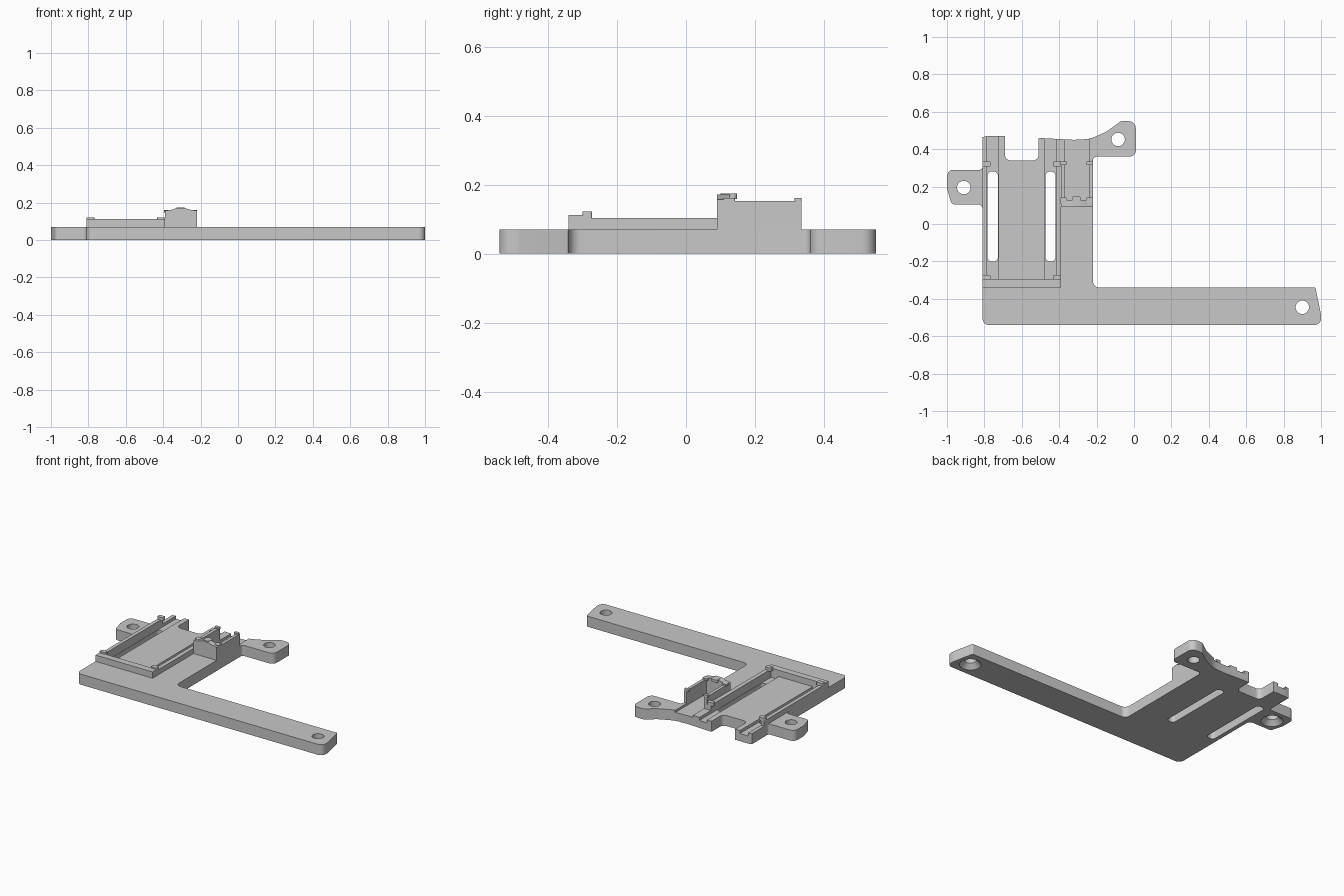
import bpy, bmesh, math
from mathutils import Vector

cube = bpy.data.objects.get("Cube")
if cube:
    bpy.data.objects.remove(cube, do_unlink=True)

grey = bpy.data.materials.new("light grey plastic")
grey.use_nodes = True
GREY = (0.58, 0.58, 0.58, 1)
grey.diffuse_color = GREY
grey.node_tree.nodes["Principled BSDF"].inputs["Base Color"].default_value = GREY


def finish(name, bm):
    bmesh.ops.recalc_face_normals(bm, faces=bm.faces)
    mesh = bpy.data.meshes.new(name)
    bm.to_mesh(mesh)
    bm.free()
    mesh.materials.append(grey)
    ob = bpy.data.objects.new(name, mesh)
    bpy.context.collection.objects.link(ob)
    return ob


def fillet(corners, steps=8):
    """Turn (x, y, radius) corners into a rounded outline."""
    out = []
    n = len(corners)
    for i, (x, y, r) in enumerate(corners):
        p = Vector((x, y))
        if r == 0:
            out.append(p)
            continue
        a = (Vector(corners[i - 1][:2]) - p).normalized()
        b = (Vector(corners[(i + 1) % n][:2]) - p).normalized()
        half = a.angle(b) / 2
        centre = p + (a + b).normalized() * (r / math.sin(half))
        start = (p + a * (r / math.tan(half)) - centre).normalized()
        end = (p + b * (r / math.tan(half)) - centre).normalized()
        out += [centre + start.slerp(end, k / steps).normalized() * r for k in range(steps + 1)]
    return out


def prism(name, outline, low, high, axis="z"):
    """Extrude an outline along z, or an x-z outline along y."""
    def place(p, d):
        return (p[0], p[1], d) if axis == "z" else (p[0], d, p[1])
    bm = bmesh.new()
    face = bm.faces.new([bm.verts.new(place(p, low)) for p in outline])
    ext = bmesh.ops.extrude_face_region(bm, geom=[face], use_keep_orig=True)
    verts = [g for g in ext["geom"] if isinstance(g, bmesh.types.BMVert)]
    bmesh.ops.translate(bm, verts=verts, vec=Vector(place((0, 0), high - low)))
    return finish(name, bm)


def box(name, x0, x1, y0, y1, z0, z1, r=0):
    return prism(name, fillet([(x0, y0, r), (x1, y0, r), (x1, y1, r), (x0, y1, r)]), z0, z1)


def cone(name, x, y, r0, r1, z0, z1):
    bm = bmesh.new()
    bmesh.ops.create_cone(bm, cap_ends=True, segments=32, radius1=r0, radius2=r1, depth=z1 - z0)
    bmesh.ops.translate(bm, verts=bm.verts, vec=(x, y, (z0 + z1) / 2))
    return finish(name, bm)


def cut(target, cutters):
    for c in cutters:
        c.hide_render = True
        mod = target.modifiers.new("cut", "BOOLEAN")
        mod.operation, mod.solver, mod.object = "DIFFERENCE", "EXACT", c
    bpy.context.view_layer.update()
    mesh = bpy.data.meshes.new_from_object(
        target.evaluated_get(bpy.context.evaluated_depsgraph_get()))
    target.modifiers.clear()
    target.data = mesh
    for c in cutters:
        bpy.data.objects.remove(c, do_unlink=True)


TOP = 0.07

# Base plate: foot arm, upright deck, rear ear and side ear
plate = prism("base_plate", fillet([
    (-0.81, -0.54, 0.035), (1.0, -0.54, 0.035), (1.0, -0.485, 0.03), (0.97, -0.34, 0.008),
    (-0.22, -0.34, 0.035), (-0.22, 0.36, 0.02), (0.01, 0.36, 0.035), (0.01, 0.55, 0.04),
    (-0.07, 0.55, 0.025), (-0.145, 0.495, 0.1), (-0.235, 0.455, 0.15), (-0.32, 0.45, 0),
    (-0.51, 0.46, 0.005), (-0.51, 0.34, 0.03), (-0.69, 0.34, 0.03), (-0.69, 0.47, 0),
    (-0.785, 0.47, 0), (-0.81, 0.465, 0), (-0.81, 0.29, 0.015), (-1.0, 0.29, 0.035),
    (-1.0, 0.19, 0.03), (-0.975, 0.105, 0.02), (-0.81, 0.105, 0.025)]), 0, TOP)

# Board grooves, through slots, cable bay and screw holes
cutters = []
for x0, x1 in ((-0.785, -0.725), (-0.475, -0.418)):
    cutters.append(box("groove_cutter", x0, x1, -0.295, 0.6, 0.05, 0.2))
    cutters.append(box("slot_cutter", x0 + 0.002, x1 - 0.002, -0.2, 0.28, -0.1, 0.1, 0.022))
cutters.append(box("bay_cutter", -0.368, -0.24, 0.125, 0.6, 0.055, 0.2))
for x, y, sunk in ((-0.91, 0.195, True), (0.9, -0.445, True), (-0.085, 0.452, False)):
    cutters.append(cone("hole_cutter", x, y, 0.036, 0.036, -0.1, 0.2))
    if sunk:
        cutters.append(cone("countersink_cutter", x, y, 0.075, 0.036, -0.01, 0.03))
cut(plate, cutters)

# Tray walls around the board
box("tray_front_wall", -0.81, -0.39, -0.34, -0.295, TOP, 0.112)
for side, x0, x1 in (("right", -0.81, -0.785), ("left", -0.418, -0.39)):
    box(side + "_tray_rail", x0, x1, -0.295, 0.335, TOP, 0.104)
    cx = x0 if side == "right" else x1 - 0.042
    for place, y in (("front", -0.3), ("rear", 0.307)):
        box(f"{side}_{place}_tray_clip", cx, cx + 0.042, y, y + 0.028, 0.1, 0.122, 0.006)

# Tall holder: two side walls, gabled front wall and clips
for side, x0, x1, cx in (("right", -0.39, -0.368, -0.395), ("left", -0.24, -0.22, -0.254)):
    box(side + "_holder_wall", x0, x1, 0.09, 0.335, TOP, 0.153)
    box(side + "_holder_rear_clip", cx, cx + 0.034, 0.315, 0.335, 0.148, 0.162, 0.005)
    box(side + "_holder_front_clip", cx, cx + 0.034, 0.108, 0.142, 0.148, 0.162, 0.005)
prism("holder_front_wall", [(-0.39, TOP), (-0.22, TOP), (-0.22, 0.157), (-0.26, 0.163),
                            (-0.285, 0.172), (-0.33, 0.172), (-0.35, 0.163), (-0.39, 0.157)],
      0.09, 0.128, "y")
box("holder_front_tab", -0.33, -0.285, 0.1, 0.148, 0.158, 0.174, 0.012)

# Keep the straight edges crisp and the round corners smooth
for ob in bpy.context.collection.objects:
    if ob.type == "MESH":
        ob.select_set(True)
        bpy.context.view_layer.objects.active = ob
bpy.ops.object.shade_smooth_by_angle(angle=math.radians(30))
